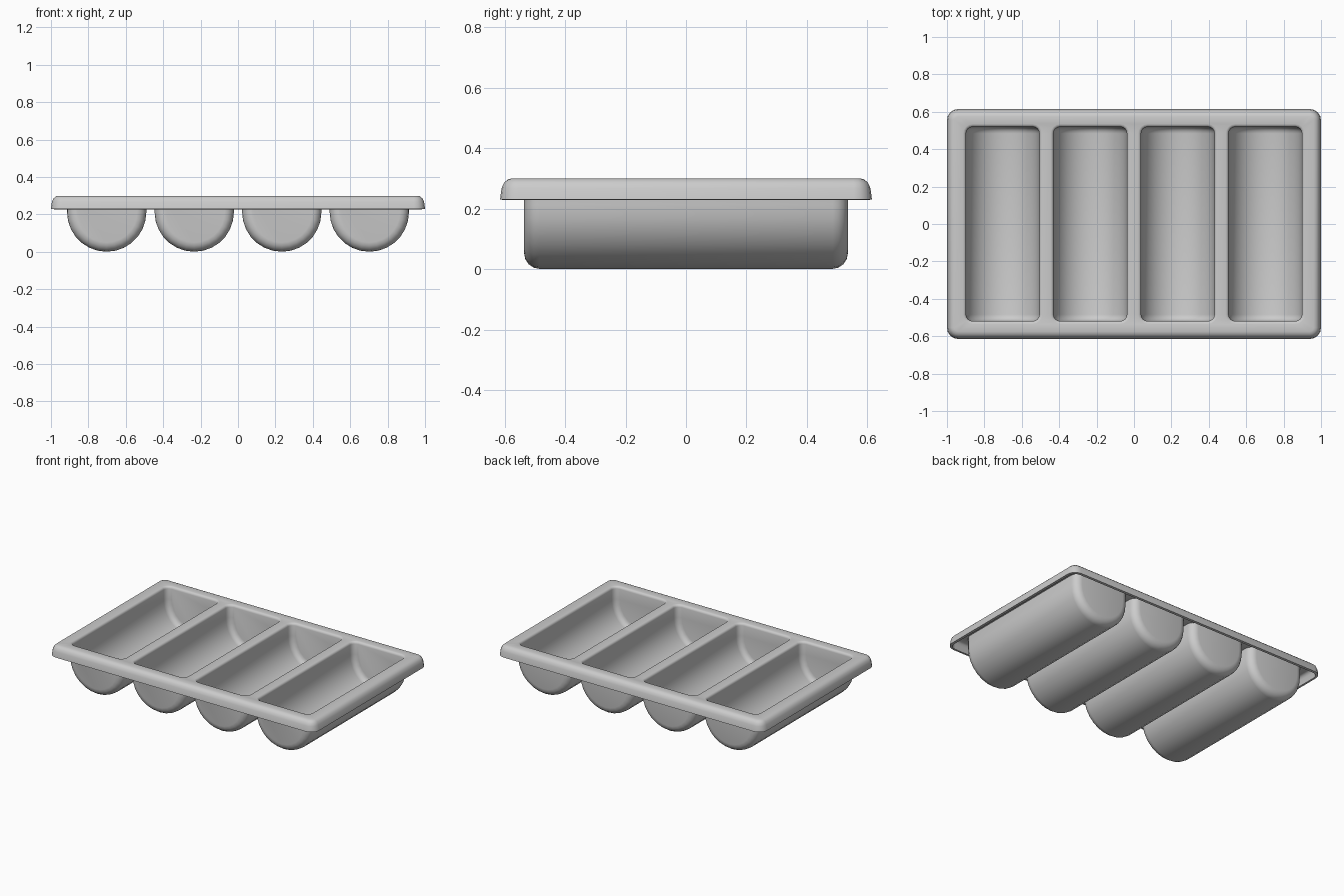
import bpy, bmesh
from math import sin, cos, pi
from mathutils import Vector

if "Cube" in bpy.data.objects:
    bpy.data.objects.remove(bpy.data.objects["Cube"])

TOP = 0.30
R, L, B = 0.196, 0.519, 0.035      # trough half width, half length, end rounding
LIP = 0.016                        # rounding of each opening
ZC = 0.213                         # trough axis height
HX, HY, CR = 1.0, 0.615, 0.06      # outer rim half sizes and corner radius

bm = bmesh.new()


def corner_dir(p, cx, hx, hy, r):
    """Outward plan direction from the nearest rounded-corner centre."""
    s = Vector((1 if p.x > cx else -1, 1 if p.y > 0 else -1, 0))
    c = Vector((cx + s.x * (hx - r), s.y * (hy - r), p.z))
    return (p - c).normalized()


def loop_edges(verts):
    return [bm.edges.get((verts[i - 1], verts[i])) or bm.edges.new((verts[i - 1], verts[i]))
            for i in range(len(verts))]


def bridge(a, b):
    for i in range(len(a)):
        bm.faces.new((a[i - 1], a[i], b[i], b[i - 1]))


def trough(cx):
    """Half-round trough with softened ends; returns its opening loop."""
    steps = [i * pi / 8 for i in range(5)]
    stations = [(-(L - B + B * sin(t)), B * (1 - cos(t))) for t in reversed(steps)]
    stations += [(-y, d) for y, d in reversed(stations)]
    rings = []
    for y, d in stations:
        r = R - d
        prof = [(r, TOP - LIP)]
        prof += [(r * cos(a), ZC - r * sin(a)) for a in [k * pi / 14 for k in range(15)]]
        prof += [(-r, TOP - LIP)]
        rings.append([bm.verts.new((cx + x, y, z)) for x, z in prof])
    for a, b in zip(rings, rings[1:]):
        for i in range(len(a) - 1):
            bm.faces.new((a[i], a[i + 1], b[i + 1], b[i]))
    bm.faces.new(rings[0])
    bm.faces.new(rings[-1])
    # rounded lip of the opening
    base = [r[0] for r in rings] + [r[-1] for r in reversed(rings)]
    prev = base
    for t in (pi / 6, pi / 3, pi / 2):
        ring = []
        for v in base:
            p = v.co + corner_dir(v.co, cx, R, L, B) * LIP * (1 - cos(t))
            p.z += LIP * sin(t)
            ring.append(bm.verts.new(p))
        bridge(prev, ring)
        prev = ring
    return prev


def rim_loop(inset, z):
    r = CR - inset
    pts = []
    for q, (sx, sy) in enumerate(((1, 1), (-1, 1), (-1, -1), (1, -1))):
        for k in range(5):
            a = q * pi / 2 + k * pi / 8
            pts.append(bm.verts.new((sx * (HX - CR) + r * cos(a),
                                     sy * (HY - CR) + r * sin(a), z)))
    return pts


# four troughs
plate_edges = []
for x in (-0.702, -0.234, 0.234, 0.702):
    plate_edges += loop_edges(trough(x))

# rolled outer rim
rim = [rim_loop(i, z) for i, z in
       ((0.04, TOP), (0.025, 0.296), (0.013, 0.285), (0.005, 0.267), (0, 0.23))]
for a, b in zip(rim, rim[1:]):
    bridge(a, b)
plate_edges += loop_edges(rim[0])

# flat top plate around the openings
plate = bmesh.ops.triangle_fill(bm, edges=plate_edges, use_beauty=True,
                                normal=(0, 0, 1))["geom"]
plate = [f for f in plate if isinstance(f, bmesh.types.BMFace)]
bmesh.ops.recalc_face_normals(bm, faces=bm.faces[:])
bm.normal_update()
if plate[0].normal.z < 0:
    bmesh.ops.reverse_faces(bm, faces=bm.faces[:])

mesh = bpy.data.meshes.new("compartment_tray")
bm.to_mesh(mesh)
bm.free()
tray = bpy.data.objects.new("compartment_tray", mesh)
bpy.context.collection.objects.link(tray)

# sheet thickness
sol = tray.modifiers.new("thickness", 'SOLIDIFY')
sol.thickness = 0.016
sol.offset = -1
sol.use_even_offset = True

bpy.context.view_layer.objects.active = tray
tray.select_set(True)
bpy.ops.object.modifier_apply(modifier=sol.name)
bpy.ops.object.shade_smooth_by_angle(angle=0.6)
